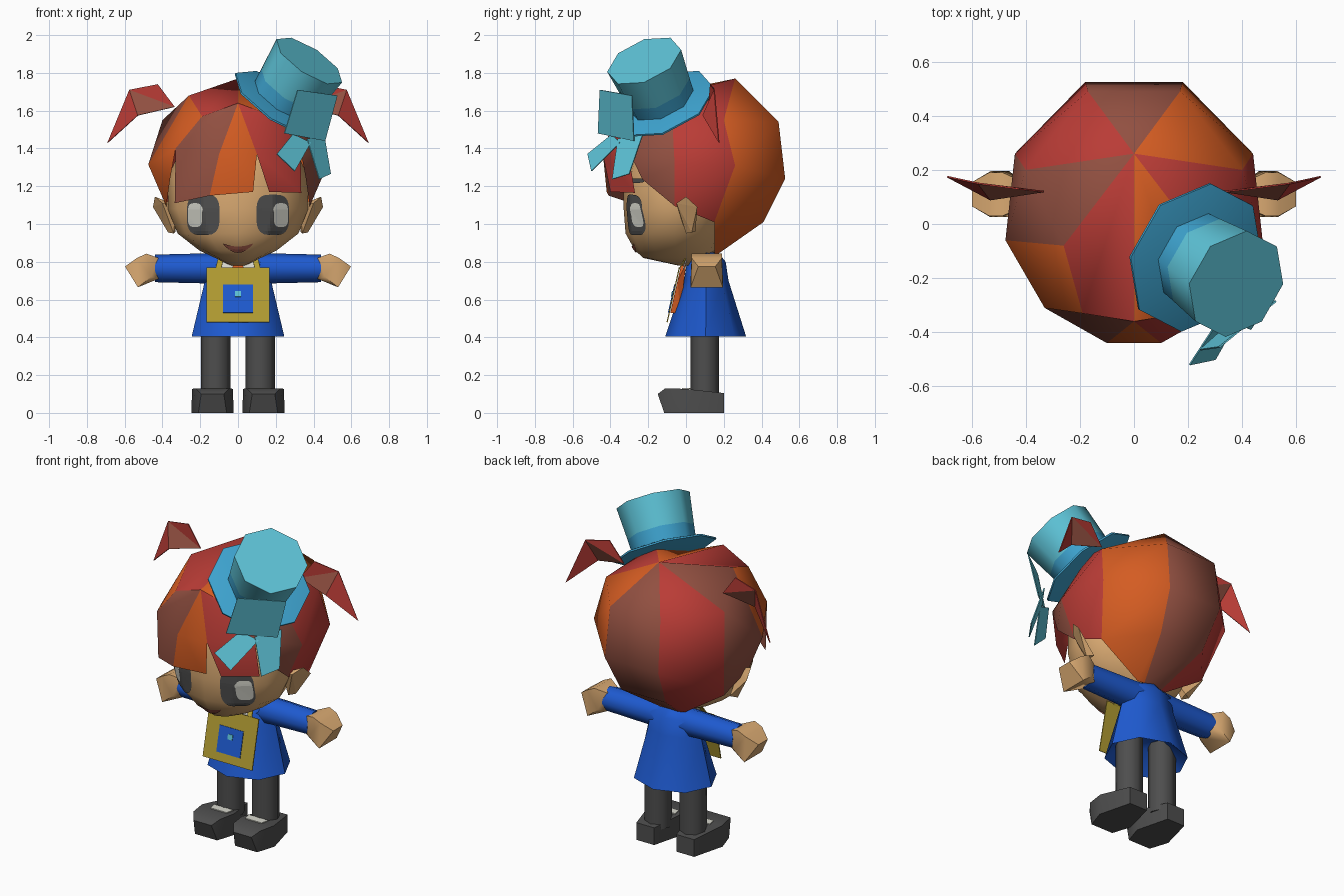
import bpy, bmesh, math
from mathutils import Vector, Matrix
from mathutils.bvhtree import BVHTree

if "Cube" in bpy.data.objects:
    bpy.data.objects.remove(bpy.data.objects["Cube"])


def material(name, r, g, b):
    m = bpy.data.materials.new(name)
    m.diffuse_color = [(c / 255 / 12.92 if c < 11 else ((c / 255 + .055) / 1.055) ** 2.4) for c in (r, g, b)] + [1]
    m.use_nodes = True
    m.node_tree.nodes["Principled BSDF"].inputs["Base Color"].default_value = m.diffuse_color
    return m


RED = material("red", 186, 60, 54)
BROWN = material("brown", 146, 80, 65)
ORANGE = material("orange", 212, 92, 34)
BLUE = material("blue", 30, 90, 208)
SKIN = material("skin", 218, 170, 114)
CYAN = material("cyan", 94, 196, 216)
SKY = material("sky_blue", 62, 164, 208)
GREY = material("dark_grey", 78, 78, 78)
GOLD = material("gold", 178, 156, 50)
WHITE = material("white", 215, 215, 205)


def smooth_shade(ob):
    bpy.ops.object.select_all(action='DESELECT')
    ob.select_set(True)
    bpy.context.view_layer.objects.active = ob
    bpy.ops.object.shade_smooth_by_angle(angle=math.radians(48))


def make(name, verts, faces, mats, face_mats=None, thick=0, smooth=False, fix=True):
    me = bpy.data.meshes.new(name)
    me.from_pydata([tuple(v) for v in verts], [], faces)
    for m in mats:
        me.materials.append(m)
    for i, p in enumerate(me.polygons):
        p.material_index = face_mats[i] if face_mats else 0
    if fix:
        bm = bmesh.new()
        bm.from_mesh(me)
        bmesh.ops.recalc_face_normals(bm, faces=bm.faces)
        bm.to_mesh(me)
        bm.free()
    ob = bpy.data.objects.new(name, me)
    bpy.context.collection.objects.link(ob)
    if thick:
        mod = ob.modifiers.new("thickness", 'SOLIDIFY')
        mod.thickness, mod.offset = thick, 0
    if smooth:
        smooth_shade(ob)
    return ob


def loft(name, rings, sides, mat, matrix=Matrix()):
    """rings: (height, half width, y front, y back)"""
    verts, faces = [], []
    for h, rx, y0, y1 in rings:
        for k in range(sides):
            a = 2 * math.pi * k / sides
            verts.append(matrix @ Vector((rx * math.sin(a), (y0 + y1) / 2 - (y1 - y0) / 2 * math.cos(a), h)))
    for r in range(len(rings) - 1):
        for k in range(sides):
            n = (k + 1) % sides
            faces.append((r * sides + k, r * sides + n, (r + 1) * sides + n, (r + 1) * sides + k))
    faces += [tuple(range(sides)), tuple(range(len(verts) - sides, len(verts)))]
    return make(name, verts, faces, [mat], smooth=True)


def rounds(*pairs):
    return [(h, r, -r, r) for h, r in pairs]


def hull(name, pts, mat, smooth=False):
    bm = bmesh.new()
    for p in pts:
        bm.verts.new(p)
    bmesh.ops.convex_hull(bm, input=bm.verts)
    me = bpy.data.meshes.new(name)
    bm.to_mesh(me)
    bm.free()
    me.materials.append(mat)
    ob = bpy.data.objects.new(name, me)
    bpy.context.collection.objects.link(ob)
    if smooth:
        smooth_shade(ob)


def plate(name, pts, mat):
    return make(name, pts, [tuple(range(len(pts)))], [mat], thick=.006)


# Head
head = loft("head", [(.78, .04, -.04, .08), (.82, .12, -.225, .12), (.86, .205, -.27, .16), (.95, .32, -.32, .2),
                     (1.08, .372, -.33, .25), (1.25, .37, -.33, .25), (1.45, .28, -.28, .2), (1.58, .1, -.1, .15)],
            12, SKIN)
loft("neck", [(.76, .07, .02, .16), (.9, .07, .02, .16)], 8, SKIN)
tree = BVHTree.FromPolygons([v.co for v in head.data.vertices], [tuple(p.vertices) for p in head.data.polygons])


def decal(name, shape, mat, off, nu=12, nv=12):
    """Thin patch wrapped on the face; shape maps u, v in -1..1 to x, z"""
    verts = []
    for j in range(nv + 1):
        for i in range(nu + 1):
            x, z = shape(2 * i / nu - 1, 2 * j / nv - 1)
            hit = tree.ray_cast(Vector((x, -2, z)), Vector((0, 1, 0)))
            verts.append(hit[0] + hit[1] * off * (-1 if hit[1].y > 0 else 1))
    w = nu + 1
    faces = [(j * w + i, j * w + i + 1, (j + 1) * w + i + 1, (j + 1) * w + i) for j in range(nv) for i in range(nu)]
    make(name, verts, faces, [mat], fix=False)


def blob(cx, cz, rx, rz):
    # rounded rectangle
    return lambda u, v: (cx + rx * u * (1 - .22 * v ** 4), cz + rz * v * (1 - .14 * u ** 4))


# Eyes, brows, ears and mouth
for s, side in ((-1, "left"), (1, "right")):
    decal(side + "_eye", blob(s * .182, 1.05, .085, .105), GREY, .005)
    decal(side + "_eye_shine", blob(s * .222, 1.048, .038, .062), WHITE, .009)
    decal(side + "_eyebrow", blob(s * .22, 1.23, .06, .012), GREY, .006)
    hull(side + "_ear", [(s * x, y, z) for x, y, z in ((.33, -.05, 1.1), (.34, 0, .95), (.33, .05, .96),
                         (.44, 0, 1.145), (.45, .06, 1.09), (.4, -.05, 1.11), (.37, .03, .955))], SKIN)
decal("mouth", lambda u, v: (.075 * u, .868 + .028 * u * u + .016 * v * (1 - .8 * u * u)), BROWN, .006, 12, 2)

# Hair cap: meridians b (back), s (side), f (front side), then the fringe points
P = {"P": (0, .26, 1.77), "c": (0, -.36, 1.64),
     "x": (-.15, -.41, 1.15), "y": (-.335, -.29, 1.11), "o": (.08, -.42, 1.17),
     "q": (.165, -.4, 1.17), "k": (.335, -.27, 1.165)}
half = {"b1": (.17, .49, 1.54), "b2": (.18, .525, 1.24), "b3": (.15, .41, 1.01), "b4": (.06, .16, .835),
        "s1": (.4, .2, 1.55), "s2": (.44, .26, 1.31), "s3": (.36, .15, 1.01), "s4": (.1, .15, .84),
        "f1": (.26, -.08, 1.68), "f2": (.475, -.06, 1.315), "f3": (.38, -.06, 1.095),
        "t": (.19, -.33, 1.57), "u": (.33, -.31, 1.4), "w": (.36, -.23, 1.235), "a": (.1, -.44, 1.37)}
for n, (x, y, z) in half.items():
    P["r" + n], P["l" + n] = (x, y, z), (-x, y, z)
hair_faces, hair_mats = [], []


def lock(mat, *polys):
    for p in polys:
        hair_faces.append([list(P).index(n) for n in p.split()])
        hair_mats.append(mat)


def wedge(mat, a, b, n):
    lock(mat, f"P {a}1 {b}1", *[f"{a}{i} {a}{i+1} {b}{i+1} {b}{i}" for i in range(1, n)])


R, B, O = 0, 1, 2
wedge(B, "lb", "rb", 4)
wedge(O, "rb", "rs", 4)
wedge(R, "lb", "ls", 4)
wedge(R, "rs", "rf", 3)
wedge(B, "ls", "lf", 3)
lock(R, "P lf1 lt c")
lock(O, "P rf1 rt c")
lock(O, "lf1 lf2 lu lt", "lf2 lf3 lw lu")
lock(B, "rf1 rf2 ru rt", "rf2 rf3 rw ru")
lock(B, "c la lu lt", "la x y lu")
lock(O, "c la ra", "la x o ra")
lock(R, "c ra ru rt", "ra q k ru")
make("hair", list(P.values()), hair_faces, [RED, BROWN, ORANGE], hair_mats, smooth=True)

# Pigtails
for s, side in ((-1, "left"), (1, "right")):
    pts = [(.335, .12, 1.62), (.425, .13, 1.74), (.575, .15, 1.71), (.69, .175, 1.43), (.53, .09, 1.575)]
    make(side + "_pigtail", [(s * x, y, z) for x, y, z in pts], [(0, 1, 2), (0, 2, 4), (2, 3, 4)],
         [RED, BROWN], [0, 1, 0], thick=.006)

# Tilted top hat
tilt = (Matrix.Translation((.23, -.125, 1.64)) @ Vector((.52, -.34, .79)).to_track_quat('Z', 'Y').to_matrix().to_4x4()
        @ Matrix.Rotation(math.radians(-18), 4, 'Z'))
loft("hat_brim", rounds((-.02, .18), (-.01, .29), (.0, .29), (.022, .18)), 8, SKY, tilt)
loft("hat_band", rounds((0, .18), (.1, .189)), 8, SKY, tilt)
loft("hat_crown", rounds((.1, .189), (.285, .208)), 8, CYAN, tilt)

# Ribbon on the hat
plate("ribbon_knot", [(.315, -.455, 1.71), (.525, -.285, 1.68), (.46, -.275, 1.44), (.245, -.465, 1.48)], CYAN)
plate("ribbon_tail_front", [(.29, -.39, 1.475), (.385, -.35, 1.43), (.3, -.5, 1.28), (.205, -.52, 1.37)], CYAN)
plate("ribbon_tail_side", [(.365, -.36, 1.45), (.455, -.23, 1.47), (.49, -.3, 1.265), (.43, -.39, 1.237)], CYAN)

# Dress, hollow underneath
loft("dress", [(.52, .1, 0, .2), (.405, .245, -.11, .318), (.7, .175, -.01, .225), (.8, .16, .005, .21),
               (.85, .07, .03, .17)], 8, BLUE)

# Arms, hands, legs and shoes
for s, side in ((-1, "left"), (1, "right")):
    sideways = Matrix.Translation((0, .11, .765)) @ Matrix.Rotation(s * math.pi / 2, 4, 'Y')
    loft(side + "_sleeve", rounds((.06, .085), (.15, .08), (.44, .073)), 8, BLUE, sideways)
    knuckles = ((.42, .05, .82), (.42, .05, .71), (.485, .08, .843), (.46, .085, .72), (.53, .085, .665),
                (.535, .08, .82), (.598, .045, .775))
    hull(side + "_hand", [(s * px, .11 + d * w, z) for px, w, z in knuckles for d in (-1, 1)], SKIN, True)
    x = s * .118
    loft(side + "_leg", [(.08, .078, .025, .175), (.55, .078, .025, .175)], 8, GREY, Matrix.Translation((x, 0, 0)))
    prof = ((-.115, 0, .075), (-.15, .1, .06), (-.11, .13, .09), (.0, .127, .108), (.2, .105, .06), (.2, 0, .06),
            (.0, 0, .112))
    hull(side + "_shoe", [(s * .135 + d * w, y, z) for y, z, w in prof for d in (-1, 1)], GREY, True)
    plate(side + "_sock", [(x + dx, y, .13) for dx, y in ((-.055, -.02), (.055, -.02), (.065, .03), (-.065, .03))],
          WHITE)
    # Bag straps
    plate(side + "_strap", [(s * .12, -.037, .76), (s * .09, -.037, .76), (s * .07, .01, .84), (s * .1, .01, .84)],
          GOLD)


# Front bag with pocket and button, hanging on a slope
def bag_piece(name, x, z0, z1, off, mat):
    y = lambda z: -.1 + .065 * (z - .48) / .29 - off
    plate(name, [(-x, y(z0), z0), (x, y(z0), z0), (x, y(z1), z1), (-x, y(z1), z1)], mat)


bag_piece("bag", .167, .48, .77, 0, GOLD)
bag_piece("bag_pocket", .08, .53, .68, .004, BLUE)
bag_piece("bag_button", .016, .615, .645, .008, CYAN)

# Collar and tie
plate("collar", [(-.1, -.015, .76), (.1, -.015, .76), (.08, .01, .84), (-.08, .01, .84)], WHITE)
hull("tie", [(d * w, y, z) for w, y, z in ((.035, -.083, .53), (.035, -.03, .53), (.05, -.045, .7),
             (.025, -.025, .785), (.025, .0, .785)) for d in (-1, 1)], ORANGE)
